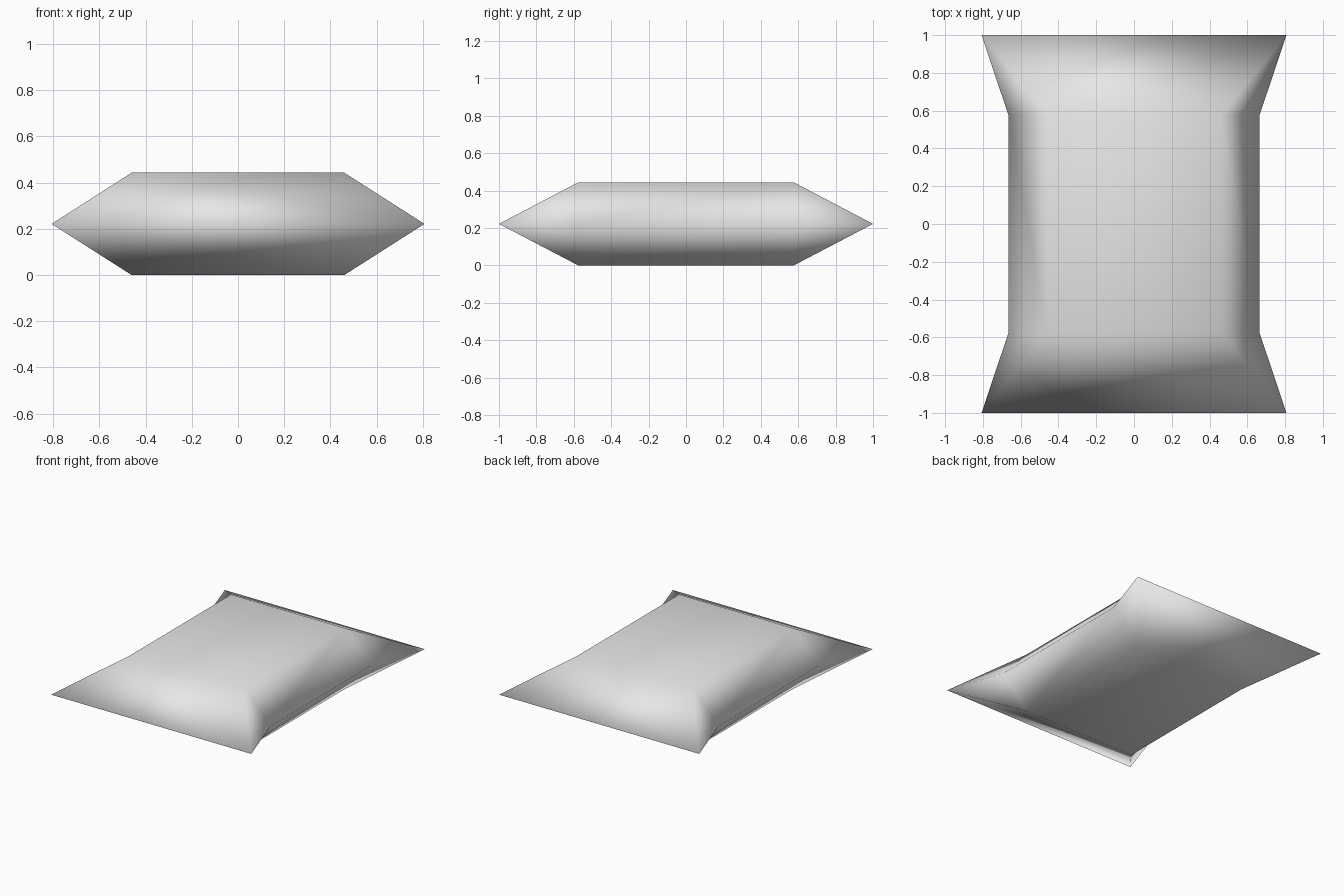
import bpy
import bmesh

cube = bpy.data.objects.get("Cube")
if cube:
    bpy.data.objects.remove(cube, do_unlink=True)

HEIGHT = 0.443
SEAM = HEIGHT / 2
FLAT_X, FLAT_Y = 0.46, 0.577     # flat panel half sizes
WAIST_X = 0.665                  # half width at the side seams
CORNER_X, CORNER_Y = 0.807, 1.0  # flared corners

grey = bpy.data.materials.new("light grey")
grey.use_nodes = True
colour = (0.8, 0.8, 0.8, 1)
grey.diffuse_color = colour
grey.node_tree.nodes["Principled BSDF"].inputs["Base Color"].default_value = colour

bm = bmesh.new()


def section(y):
    """Six-sided cross-section of the body."""
    profile = [(WAIST_X, SEAM), (FLAT_X, HEIGHT), (-FLAT_X, HEIGHT),
               (-WAIST_X, SEAM), (-FLAT_X, 0), (FLAT_X, 0)]
    return [bm.verts.new((x, y, z)) for x, z in profile]


# Body between the two cross-sections
front, back = section(-FLAT_Y), section(FLAT_Y)
for i in range(6):
    j = (i + 1) % 6
    bm.faces.new((front[i], front[j], back[j], back[i]))

# Pinched ends: each section closes onto a straight seam edge
for ring, y in ((front, -CORNER_Y), (back, CORNER_Y)):
    left = bm.verts.new((CORNER_X, y, SEAM))
    right = bm.verts.new((-CORNER_X, y, SEAM))
    waist_l, top_l, top_r, waist_r, low_r, low_l = ring
    bm.faces.new((left, right, top_r, top_l))
    bm.faces.new((right, left, low_l, low_r))
    for corner, waist, top, low in ((left, waist_l, top_l, low_l),
                                    (right, waist_r, top_r, low_r)):
        bm.faces.new((corner, top, waist))
        bm.faces.new((corner, waist, low))

bmesh.ops.recalc_face_normals(bm, faces=bm.faces)
for face in bm.faces:
    face.smooth = True

mesh = bpy.data.meshes.new("pillow_packet")
bm.to_mesh(mesh)
bm.free()
mesh.materials.append(grey)
packet = bpy.data.objects.new("pillow_packet", mesh)
bpy.context.collection.objects.link(packet)
